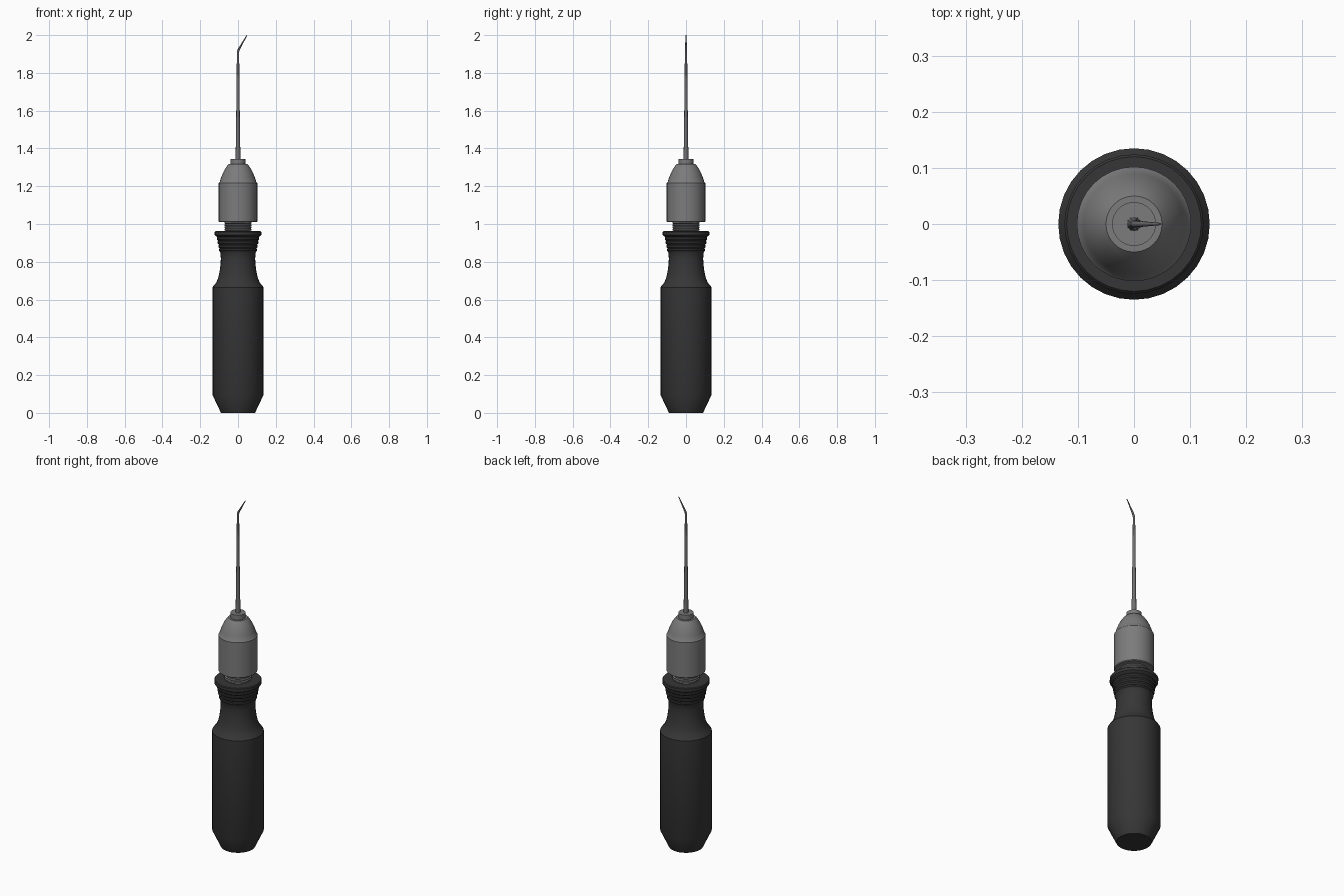
import bpy, bmesh, math
from mathutils import Vector

cube = bpy.data.objects.get("Cube")
if cube:
    bpy.data.objects.remove(cube, do_unlink=True)


def material(name, value):
    m = bpy.data.materials.new(name)
    m.use_nodes = True
    col = (value, value, value, 1)
    m.diffuse_color = col
    m.node_tree.nodes["Principled BSDF"].inputs["Base Color"].default_value = col
    return m


RUBBER = material("black rubber", 0.037)
STEEL = material("grey steel", 0.2)
NEEDLE = material("dark steel", 0.16)


def skin_rings(name, rings, mat, angle=30):
    """Join a stack of vertex rings into a closed tube."""
    bm = bmesh.new()
    loops = [[bm.verts.new(p) for p in ring] for ring in rings]
    n = len(loops[0])
    for a, b in zip(loops, loops[1:]):
        for i in range(n):
            j = (i + 1) % n
            bm.faces.new((a[i], a[j], b[j], b[i]))
    bm.faces.new(loops[0][::-1])
    bm.faces.new(loops[-1])
    me = bpy.data.meshes.new(name)
    bm.to_mesh(me)
    bm.free()
    me.materials.append(mat)
    ob = bpy.data.objects.new(name, me)
    bpy.context.collection.objects.link(ob)
    bpy.ops.object.select_all(action='DESELECT')
    ob.select_set(True)
    bpy.context.view_layer.objects.active = ob
    bpy.ops.object.shade_smooth_by_angle(angle=math.radians(angle))
    return ob


def circle(centre, r, n, tilt=0.0):
    c = Vector(centre)
    ring = []
    for i in range(n):
        a = 2 * math.pi * i / n
        x, y = r * math.cos(a), r * math.sin(a)
        ring.append(c + Vector((x * math.cos(tilt), y, -x * math.sin(tilt))))
    return ring


def lathe(name, profile, mat, n=32):
    return skin_rings(name, [circle((0, 0, z), r, n) for r, z in profile], mat)


# Handle grip with tapered butt, shoulder and waist
grip = [(0.09, 0), (0.135, 0.095), (0.135, 0.665), (0.13, 0.672),
        (0.115, 0.69), (0.105, 0.715), (0.097, 0.75), (0.092, 0.79),
        (0.091, 0.82), (0.094, 0.85)]
# Ribbed upper neck
for k in range(4):
    z, r = 0.855 + k * 0.02, 0.097 + k * 0.004
    grip += [(r, z), (r + 0.003, z + 0.004), (r + 0.003, z + 0.012), (r, z + 0.016)]
# Top flange
grip += [(0.118, 0.937), (0.124, 0.942), (0.124, 0.958), (0.12, 0.962)]
lathe("handle_grip", grip, RUBBER)

# Threaded collar between handle and chuck
thread = [(0.07, 0.95)]
for k in range(4):
    z = 0.964 + k * 0.012
    thread += [(0.067, z), (0.072, z + 0.004), (0.072, z + 0.008)]
thread.append((0.067, 1.03))
lathe("threaded_collar", thread, STEEL)

# Chuck sleeve and domed nose
lathe("chuck", [(0.098, 1.01), (0.102, 1.014), (0.102, 1.216), (0.097, 1.222),
                (0.09, 1.245), (0.081, 1.268), (0.07, 1.29), (0.058, 1.308),
                (0.05, 1.317), (0.038, 1.317)], STEEL)
lathe("chuck_tip", [(0.039, 1.31), (0.039, 1.345)], STEEL)

# Tapered needle with bent point
bend = math.atan2(0.045, 0.08)
skin_rings("bent_needle", [circle((0, 0, 1.33), 0.013, 12),
                           circle((0, 0, 1.62), 0.009, 12),
                           circle((0, 0, 1.91), 0.006, 12),
                           circle((0.004, 0, 1.924), 0.006, 12, bend / 2),
                           circle((0.047, 0, 1.999), 0.002, 12, bend)], NEEDLE)
